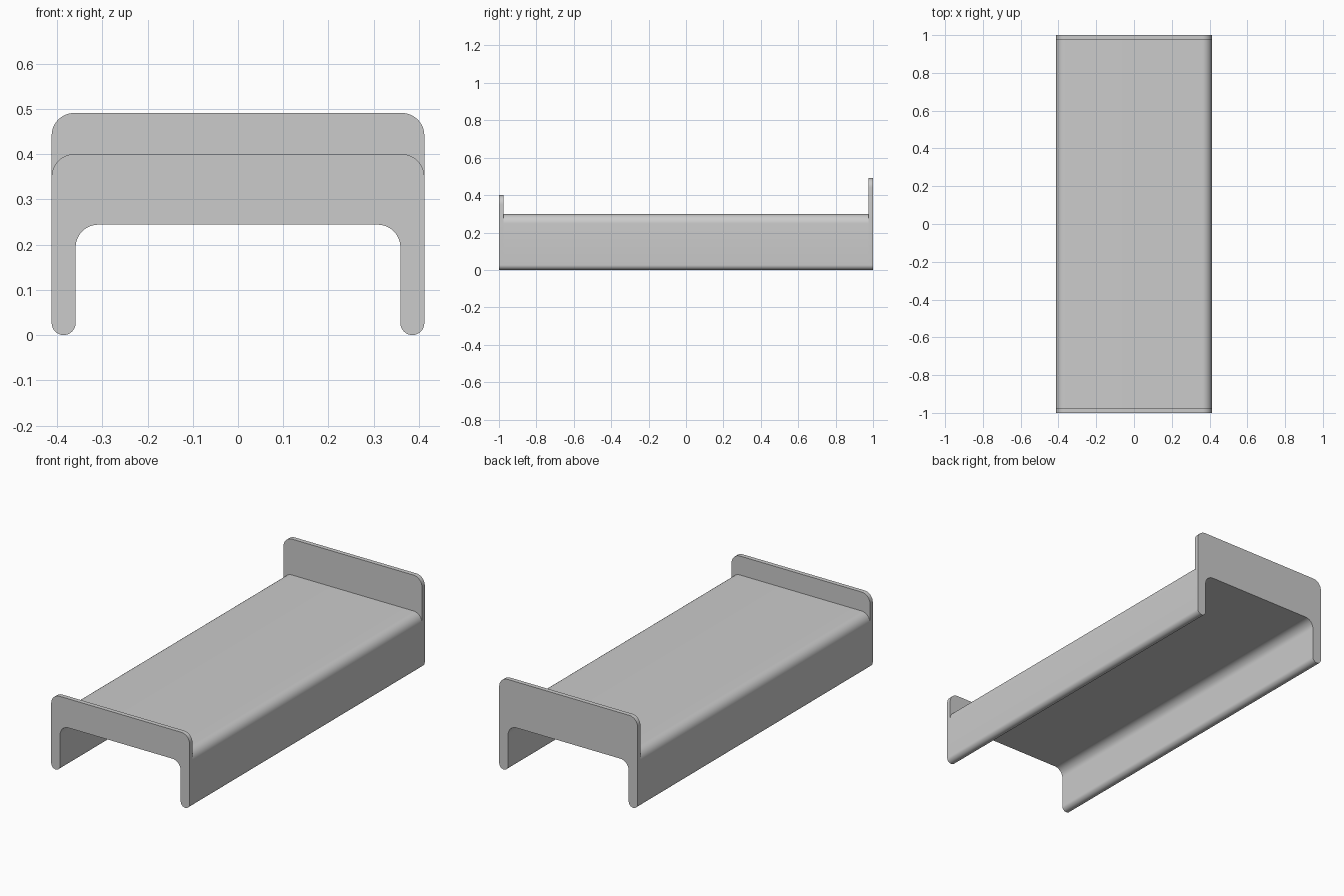
import bpy, bmesh, math

if "Cube" in bpy.data.objects:
    bpy.data.objects.remove(bpy.data.objects["Cube"])

W = 0.412        # half width
T = 0.053        # board thickness
INNER_TOP = 0.244
R = 0.05         # corner radius

grey = bpy.data.materials.new("light grey")
grey.diffuse_color = (0.6, 0.6, 0.6, 1)
grey.use_nodes = True
grey.node_tree.nodes["Principled BSDF"].inputs["Base Color"].default_value = grey.diffuse_color


def arc(cx, cz, r, a0, a1, n=12):
    """Points along an arc, angles in degrees."""
    return [(cx + r * math.cos(math.radians(a0 + (a1 - a0) * i / n)),
             cz + r * math.sin(math.radians(a0 + (a1 - a0) * i / n)))
            for i in range(n + 1)]


def arch_profile(top):
    """Upside-down U with rounded shoulders and rounded feet."""
    xi = W - T
    half = arc(xi - R, INNER_TOP - R, R, 90, 0)            # inner corner
    half += arc(W - T / 2, T / 2, T / 2, 180, 360, 16)     # foot
    half += arc(W - R, top - R, R, 0, 90)                  # shoulder
    return half + [(-x, z) for x, z in reversed(half)]


def extrude_arch(name, top, y0, y1, capped):
    bm = bmesh.new()
    pts = arch_profile(top)
    front = [bm.verts.new((x, y0, z)) for x, z in pts]
    back = [bm.verts.new((x, y1, z)) for x, z in pts]
    n = len(pts)
    for i in range(n):
        j = (i + 1) % n
        bm.faces.new((front[i], front[j], back[j], back[i]))
    if capped:
        bm.faces.new(front)
        bm.faces.new(back[::-1])
    bmesh.ops.recalc_face_normals(bm, faces=bm.faces)
    # the open tube needs its outside checked on the flat top
    bm.normal_update()
    top_face = max(bm.faces, key=lambda f: f.calc_center_median().z)
    if top_face.normal.z < 0:
        bmesh.ops.reverse_faces(bm, faces=bm.faces)
    mesh = bpy.data.meshes.new(name)
    bm.to_mesh(mesh)
    bm.free()
    mesh.materials.append(grey)
    obj = bpy.data.objects.new(name, mesh)
    bpy.context.collection.objects.link(obj)
    bpy.ops.object.select_all(action='DESELECT')
    obj.select_set(True)
    bpy.context.view_layer.objects.active = obj
    bpy.ops.object.shade_smooth_by_angle(angle=math.radians(30))


# Long platform, butted between the two end boards
extrude_arch("platform", 0.298, -0.976, 0.976, False)
# Low board at the front, tall board at the back
extrude_arch("footboard", 0.40, -1.0, -0.976, True)
extrude_arch("headboard", 0.491, 0.976, 1.0, True)
